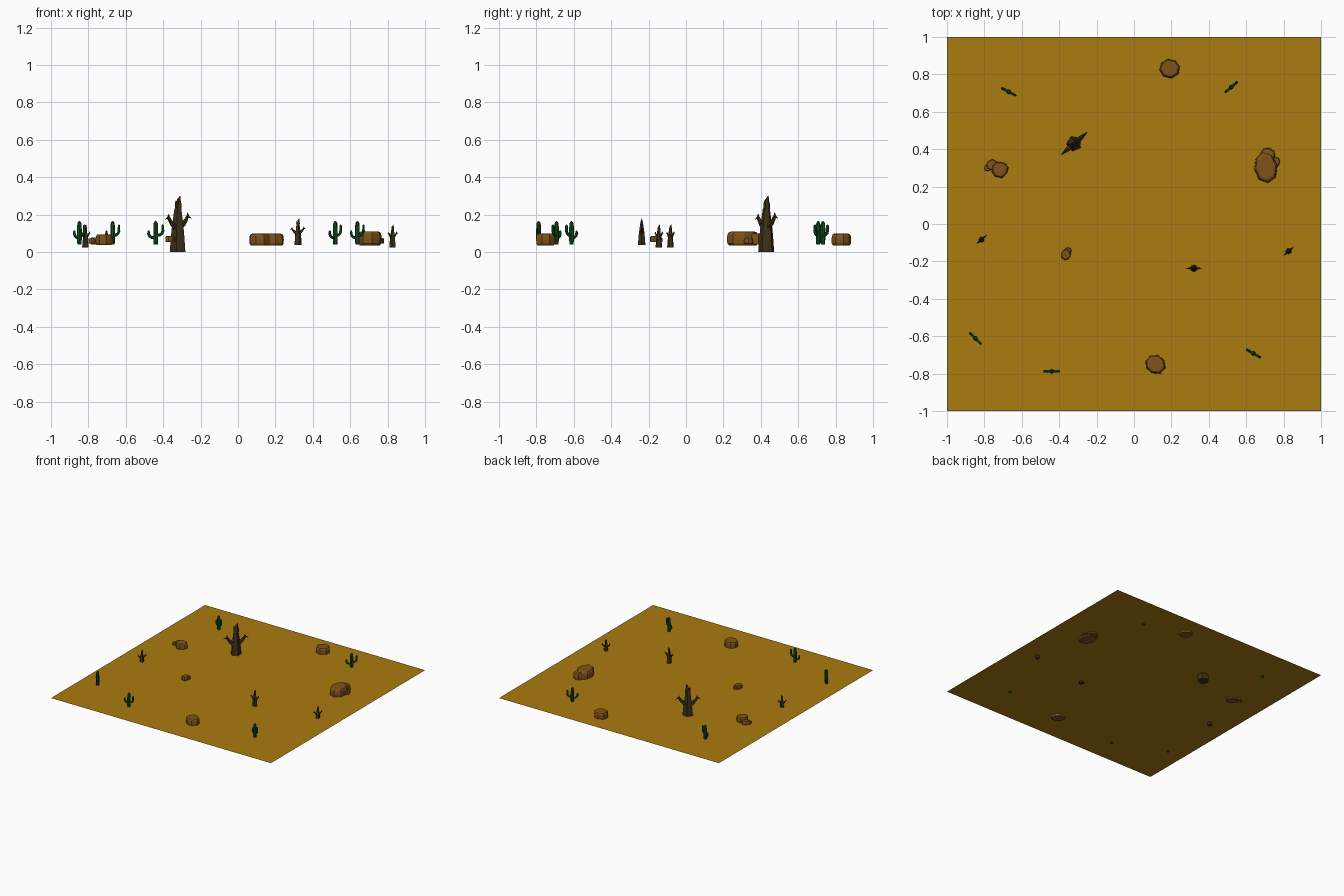
import bpy, bmesh, math, random
from mathutils import Vector, Matrix

if "Cube" in bpy.data.objects:
    bpy.data.objects.remove(bpy.data.objects["Cube"])

random.seed(4)
G = 0.05  # ground level


def material(name, rgb):
    m = bpy.data.materials.new(name)
    m.diffuse_color = (*rgb, 1)
    m.use_nodes = True
    m.node_tree.nodes["Principled BSDF"].inputs["Base Color"].default_value = m.diffuse_color
    return m


SAND = material("sand", (0.40, 0.20, 0.005))
STONE = material("stone", (0.22, 0.085, 0.01))
GREEN = material("cactus_green", (0.006, 0.085, 0.014))
WOOD = material("dead_wood", (0.045, 0.03, 0.009))


def finish(bm, name, mat, loc=(0, 0, 0), yaw=0, scale=1):
    bmesh.ops.recalc_face_normals(bm, faces=bm.faces)
    me = bpy.data.meshes.new(name)
    bm.to_mesh(me)
    bm.free()
    me.materials.append(mat)
    ob = bpy.data.objects.new(name, me)
    ob.matrix_world = (Matrix.Translation(loc) @ Matrix.Rotation(math.radians(yaw), 4, 'Z')
                       @ Matrix.Scale(scale, 4))
    bpy.context.collection.objects.link(ob)


def skin_rings(bm, rings):
    n = len(rings[0])
    for a, b in zip(rings, rings[1:]):
        for i in range(n):
            bm.faces.new((a[i], a[(i + 1) % n], b[(i + 1) % n], b[i]))
    bm.faces.new(rings[0][::-1])
    bm.faces.new(rings[-1])


def limb(bm, pts, sides, ridge=0):
    """Tapered tube; pts are (x, z, radius) in the XZ plane."""
    rings = []
    for k, (x, z, r) in enumerate(pts):
        a, b = pts[max(k - 1, 0)], pts[min(k + 1, len(pts) - 1)]
        t = Vector((b[0] - a[0], 0, b[1] - a[1])).normalized()
        u, v = Vector((t.z, 0, -t.x)), Vector((0, 1, 0))
        ring = []
        for i in range(sides):
            ang = 2 * math.pi * i / sides
            rr = r * (1 - ridge * (i % 2))
            ring.append(bm.verts.new(Vector((x, 0, z)) + rr * (math.cos(ang) * u + math.sin(ang) * v)))
        rings.append(ring)
    skin_rings(bm, rings)


def dead_tree(name, x, y, z, height, yaw):
    bm = bmesh.new()
    # trunk with a flared, ridged foot
    limb(bm, [(0, 0, .15), (0, .2, .135), (0, .42, .115), (0, .6, .09),
              (0, .74, .07), (.02, .84, .055), (.02, .93, .035), (.05, 1, .006)], 10, .15)
    # top fork
    limb(bm, [(0, .74, .05), (-.035, .83, .035), (-.055, .92, .006)], 5)
    # side arms with a twig on each
    for s, dz in ((-1, 0), (1, .02)):
        limb(bm, [(s * .03, .42 + dz, .06), (s * .12, .48 + dz, .05), (s * .19, .56 + dz, .035),
                  (s * .23, .64 + dz, .02), (s * .22, .68 + dz, .004)], 6)
        limb(bm, [(s * .18, .55 + dz, .03), (s * .25, .61 + dz, .02), (s * .31, .58 + dz, .004)], 5)
    finish(bm, name, WOOD, (x, y, z), yaw, height)


def cactus(name, x, y, yaw):
    bm = bmesh.new()
    limb(bm, [(0, 0, .011), (0, .03, .013), (0, .08, .013), (0, .113, .011),
              (0, .121, .007), (0, .125, .002)], 8)
    limb(bm, [(0, .036, .007), (-.022, .038, .008), (-.033, .045, .008), (-.038, .057, .008),
              (-.038, .07, .006), (-.038, .076, .002)], 6)
    limb(bm, [(0, .047, .007), (.022, .051, .008), (.033, .059, .008), (.038, .072, .008),
              (.038, .1, .007), (.038, .107, .002)], 6)
    finish(bm, name, GREEN, (x, y, .04), yaw)


def rock(name, x, y, rx, ry, z0, z1, yaw=0, sides=8):
    bm = bmesh.new()
    jit = [random.uniform(.93, 1.06) for _ in range(sides)]
    rings = []
    for h, r in ((0, .86), (.15, .98), (.5, 1), (.8, .97), (.95, .86), (1, .72)):
        rings.append([bm.verts.new((rx * r * jit[i] * math.cos(2 * math.pi * i / sides),
                                    ry * r * jit[i] * math.sin(2 * math.pi * i / sides),
                                    h * (z1 - z0))) for i in range(sides)])
    skin_rings(bm, rings)
    finish(bm, name, STONE, (x, y, z0), yaw)


# ground sheet
bm = bmesh.new()
bm.faces.new([bm.verts.new(p) for p in ((-1, -1, G), (1, -1, G), (1, 1, G), (-1, 1, G))])
finish(bm, "ground", SAND)

# dead trees
dead_tree("large_dead_tree", -.32, .43, 0, .30, 41)
dead_tree("small_dead_tree_a", .32, -.237, .038, .14, 0)
dead_tree("small_dead_tree_b", -.815, -.083, .025, .122, 41)
dead_tree("small_dead_tree_c", .827, -.145, .025, .122, 41)

# cacti
for i, (x, y, yaw) in enumerate([(-.67, .707, -28), (.52, .732, 40), (-.848, -.612, -45),
                                 (-.44, -.788, 0), (.638, -.692, -30)]):
    cactus(f"cactus_{i + 1}", x, y, yaw)

# single boulders
rock("boulder_back", .19, .832, .058, .052, .035, .098, 10)
rock("boulder_front", .113, -.75, .058, .052, .035, .098, -20)
# right cluster
rock("right_rock_large", .703, .303, .063, .083, .035, .11, 10)
rock("right_rock_medium", .716, .368, .04, .042, .04, .10, 30)
rock("right_rock_small", .757, .333, .023, .026, .044, .075)
# left cluster
rock("left_rock_large", -.717, .29, .048, .044, .038, .094, 15)
rock("left_rock_medium", -.76, .317, .032, .028, .04, .078, 40)
rock("left_rock_small", -.783, .3, .018, .018, .045, .072)
# small pair
rock("pebble_large", -.364, -.163, .025, .032, .052, .085, -15)
rock("pebble_small", -.352, -.143, .019, .019, .052, .077)
